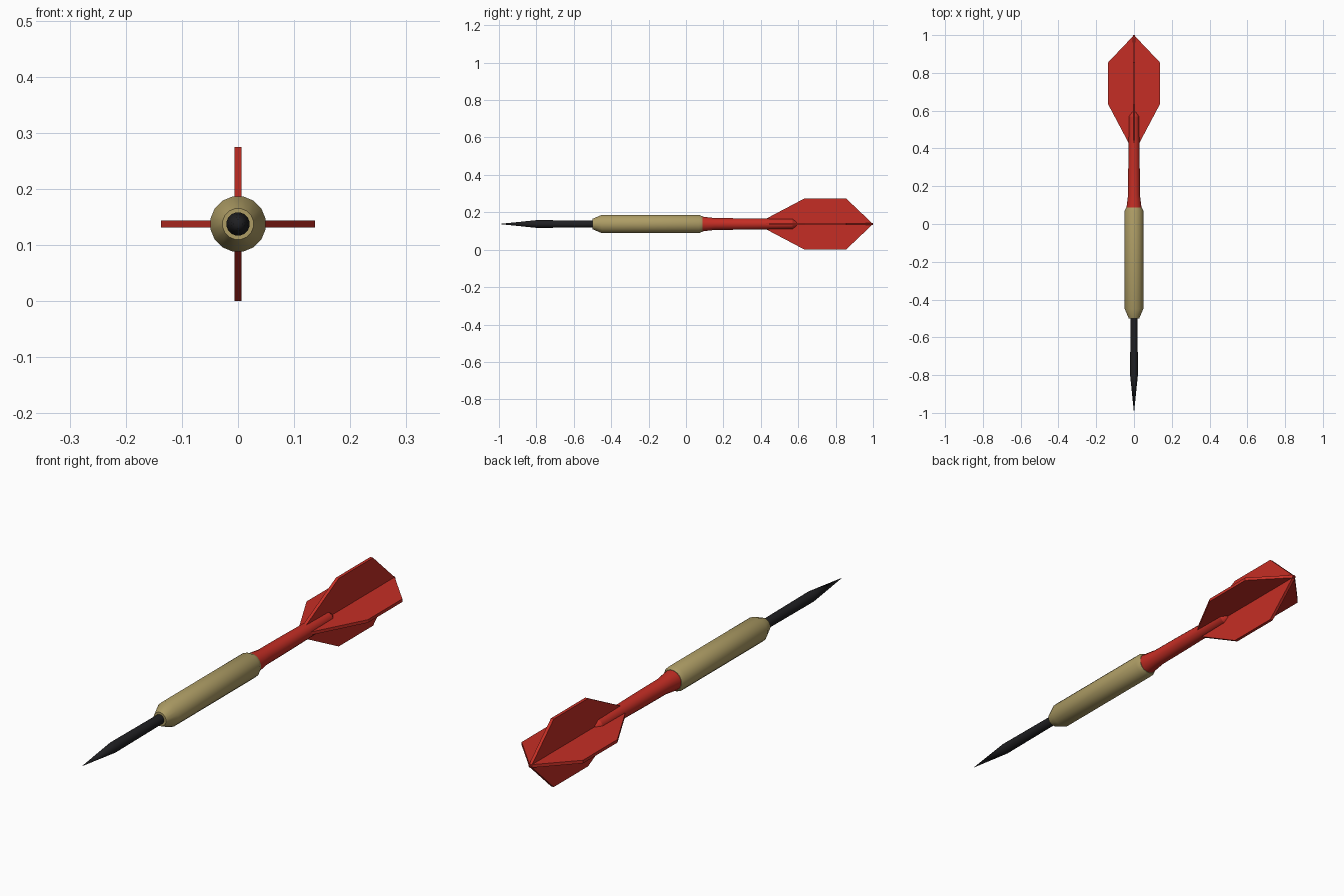
import bpy, bmesh, math

if "Cube" in bpy.data.objects:
    bpy.data.objects.remove(bpy.data.objects["Cube"])

AXIS_Z = 0.1375   # height of the dart's centre line
SIDES = 16


def material(name, rgb):
    m = bpy.data.materials.new(name)
    m.diffuse_color = (*rgb, 1)
    m.use_nodes = True
    m.node_tree.nodes["Principled BSDF"].inputs["Base Color"].default_value = m.diffuse_color
    return m


RED = material("red plastic", (0.56, 0.027, 0.018))
BRASS = material("brass", (0.42, 0.335, 0.13))
STEEL = material("dark steel", (0.014, 0.014, 0.016))


def finish(bm, name, mat, smooth=True):
    bmesh.ops.recalc_face_normals(bm, faces=bm.faces)
    mesh = bpy.data.meshes.new(name)
    bm.to_mesh(mesh)
    bm.free()
    mesh.materials.append(mat)
    ob = bpy.data.objects.new(name, mesh)
    bpy.context.collection.objects.link(ob)
    if smooth:
        bpy.ops.object.select_all(action='DESELECT')
        ob.select_set(True)
        bpy.context.view_layer.objects.active = ob
        bpy.ops.object.shade_smooth_by_angle(angle=math.radians(30))
    return ob


def lathe(name, profile, mat):
    """Turn (y, radius) pairs around the dart's long axis."""
    bm = bmesh.new()
    rings = []
    for y, r in profile:
        if r == 0:
            rings.append([bm.verts.new((0, y, AXIS_Z))])
            continue
        angles = [2 * math.pi * (i + 0.5) / SIDES for i in range(SIDES)]
        rings.append([bm.verts.new((r * math.cos(a), y, AXIS_Z + r * math.sin(a)))
                      for a in angles])
    for a, b in zip(rings, rings[1:]):
        for i in range(SIDES):
            j = (i + 1) % SIDES
            if len(a) == 1:
                bm.faces.new((a[0], b[i], b[j]))
            elif len(b) == 1:
                bm.faces.new((a[i], a[j], b[0]))
            else:
                bm.faces.new((a[i], a[j], b[j], b[i]))
    for ring in (rings[0], rings[-1]):
        if len(ring) > 1:
            bm.faces.new(ring)
    return finish(bm, name, mat)


# Turned parts: needle point, grip barrel, shaft
lathe("point", [(-1.0, 0), (-0.8, 0.021), (-0.48, 0.019)], STEEL)
lathe("barrel", [(-0.5, 0.028), (-0.45, 0.05), (0.07, 0.05), (0.088, 0.042)], BRASS)
lathe("shaft", [(0.07, 0.041), (0.09, 0.04), (0.155, 0.032), (0.30, 0.031),
                (0.57, 0.027), (0.592, 0.012)], RED)

# Four flight fins around the shaft
FIN = [(0.375, 0), (0.635, 0.1375), (0.855, 0.1375), (1.0, 0)]
HALF = 0.00625
for k, label in enumerate(("right", "top", "left", "bottom")):
    c, s = round(math.cos(k * math.pi / 2)), round(math.sin(k * math.pi / 2))
    bm = bmesh.new()
    sheets = [[bm.verts.new((r * c - t * s, y, AXIS_Z + r * s + t * c)) for y, r in FIN]
              for t in (-HALF, HALF)]
    for sheet in sheets:
        bm.faces.new(sheet)
    for i in range(4):
        j = (i + 1) % 4
        bm.faces.new((sheets[0][i], sheets[0][j], sheets[1][j], sheets[1][i]))
    finish(bm, label + "_fin", RED, smooth=False)
